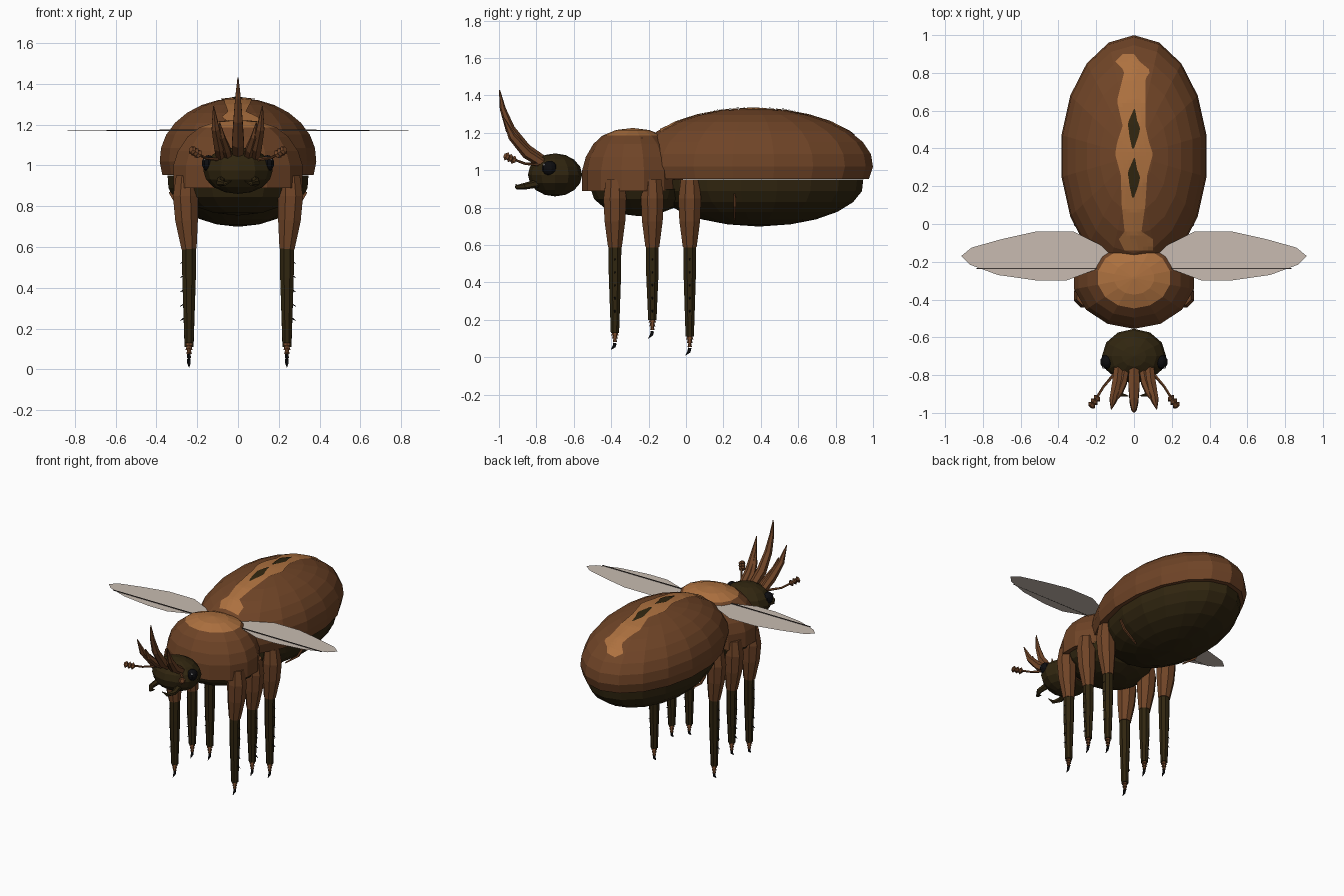
import bpy, bmesh, math
from mathutils import Vector

if "Cube" in bpy.data.objects:
    bpy.data.objects.remove(bpy.data.objects["Cube"])


def material(name, r, g, b):
    m = bpy.data.materials.new(name)
    m.use_nodes = True
    m.diffuse_color = (r, g, b, 1)
    bsdf = m.node_tree.nodes["Principled BSDF"]
    bsdf.inputs["Base Color"].default_value = (r, g, b, 1)
    bsdf.inputs["Roughness"].default_value = 0.8
    return m


BROWN = material("shell brown", 0.16, 0.058, 0.02)
LIGHT = material("light brown", 0.42, 0.165, 0.05)
DARK = material("dark olive", 0.03, 0.019, 0.005)
BLACK = material("black", 0.004, 0.004, 0.005)
WING = material("pale wing", 0.58, 0.5, 0.44)
VEIN = material("wing vein", 0.05, 0.04, 0.035)
WHITE = material("eye glint", 0.8, 0.8, 0.8)


def finish(bm, name, *mats):
    bmesh.ops.recalc_face_normals(bm, faces=bm.faces)
    mesh = bpy.data.meshes.new(name)
    bm.to_mesh(mesh)
    bm.free()
    for m in mats:
        mesh.materials.append(m)
    obj = bpy.data.objects.new(name, mesh)
    bpy.context.collection.objects.link(obj)
    return obj


def skin(bm, rings):
    """Bridge a list of equal vertex rings and cap both ends."""
    for a, b in zip(rings, rings[1:]):
        n = len(a)
        for i in range(n):
            j = (i + 1) % n
            bm.faces.new((a[i], a[j], b[j], b[i]))
    bm.faces.new(rings[0][::-1])
    bm.faces.new(rings[-1])


def lathe(bm, cy, rx, ry, profile, sides):
    """Oval rings stacked up z; profile is (scale, z) pairs."""
    rings = []
    for k, z in profile:
        ring = []
        for i in range(sides):
            a = math.tau * i / sides
            ring.append(bm.verts.new((rx * k * math.sin(a), cy + ry * k * math.cos(a), z)))
        rings.append(ring)
    skin(bm, rings)


def oval(cz, rz, low, high, steps):
    """Profile of an ellipse between two latitudes in degrees."""
    angles = [math.radians(low + (high - low) * i / steps) for i in range(steps + 1)]
    return [(math.cos(a), cz + rz * math.sin(a)) for a in angles]


def tube(bm, points, radii, sides=6):
    """Tapered tube along a path."""
    pts = [Vector(p) for p in points]
    run = (pts[-1] - pts[0]).normalized()
    ref = Vector((1, 0, 0)) if abs(run.x) < 0.8 else Vector((0, 1, 0))
    rings = []
    for i, p in enumerate(pts):
        t = (pts[min(i + 1, len(pts) - 1)] - pts[max(i - 1, 0)]).normalized()
        u = (ref - t * t.dot(ref)).normalized()
        v = t.cross(u)
        angles = [math.tau * (j + 0.5) / sides for j in range(sides)]
        rings.append([bm.verts.new(p + (u * math.cos(a) + v * math.sin(a)) * radii[i]) for a in angles])
    skin(bm, rings)


def tube_part(name, mat, points, radii, sides=6):
    bm = bmesh.new()
    tube(bm, points, radii, sides)
    return finish(bm, name, mat)


def lathe_part(name, mat, *args):
    bm = bmesh.new()
    lathe(bm, *args)
    return finish(bm, name, mat)


def ball(name, mat, centre, size, seg, rings):
    bm = bmesh.new()
    bmesh.ops.create_uvsphere(bm, u_segments=seg, v_segments=rings, radius=1)
    bmesh.ops.scale(bm, vec=size, verts=bm.verts)
    bmesh.ops.translate(bm, vec=centre, verts=bm.verts)
    return finish(bm, name, mat)


# Abdomen: upper shell and dark belly
shell = lathe_part("abdomen_shell", BROWN, 0.36, 0.39, 0.64, oval(1.03, 0.3, -15, 88, 8), 18)
lathe_part("abdomen_belly", DARK, 0.39, 0.352, 0.56, oval(0.93, 0.23, -88, 5, 6), 18)

# Thorax with a light crown
bm = bmesh.new()
lathe(bm, -0.285, 0.325, 0.27, [(1, 0.89), (1, 1.0), (0.93, 1.07), (0.78, 1.14),
                                (0.6, 1.185), (0.33, 1.215), (0.03, 1.225)], 14)
for f in bm.faces:
    f.material_index = int(f.calc_center_median().z > 1.186)
finish(bm, "thorax_shell", BROWN, LIGHT)
lathe_part("thorax_belly", DARK, -0.25, 0.3, 0.26, oval(0.9, 0.145, -88, 0, 4), 14)


# Markings draped over the abdomen shell; rows are (y, left, right)
def drape(name, mat, rows, lift, step=0.02, columns=6):
    bm = bmesh.new()
    previous = None
    count = int(abs(rows[0][0] - rows[-1][0]) / step)
    for i in range(count + 1):
        y = rows[0][0] + (rows[-1][0] - rows[0][0]) * i / count
        for a, b in zip(rows, rows[1:]):
            if b[0] - 1e-6 <= y <= a[0] + 1e-6:
                t = (a[0] - y) / (a[0] - b[0])
                left, right = a[1] + (b[1] - a[1]) * t, a[2] + (b[2] - a[2]) * t
                break
        line = []
        for c in range(columns + 1):
            x = left + (right - left) * c / columns
            spot = shell.ray_cast(Vector((x, y, 3)), Vector((0, 0, -1)))[1]
            line.append(bm.verts.new((x, y, spot.z + lift)))
        if previous:
            for c in range(columns):
                bm.faces.new((previous[c], line[c], line[c + 1], previous[c + 1]))
        previous = line
    return finish(bm, name, mat)


bpy.context.view_layer.update()
drape("back_stripe", LIGHT, [
    (0.9, -0.06, 0.0), (0.86, -0.1, 0.03), (0.81, -0.05, 0.09), (0.77, -0.06, 0.06),
    (0.65, -0.09, 0.06), (0.52, -0.06, 0.06), (0.43, -0.09, 0.08), (0.37, -0.1, 0.1),
    (0.26, -0.07, 0.07), (0.1, -0.065, 0.06), (-0.04, -0.05, 0.04), (-0.08, -0.08, 0.1),
    (-0.14, -0.05, 0.1)], 0.005)
for name, y in (("rear_spot", 0.5), ("front_spot", 0.24)):
    drape(name, DARK, [(y + 0.11, 0, 0.005), (y + 0.03, -0.035, 0.02), (y + 0.02, -0.03, 0.035),
                       (y - 0.03, -0.025, 0.025), (y - 0.1, -0.01, 0.0)], 0.009)

# Head and central horn
ball("head", DARK, (0, -0.7, 0.975), (0.17, 0.145, 0.115), 12, 8)
tube_part("centre_horn", BROWN, [(0, -0.74, 1.03), (0, -0.86, 1.11), (0, -0.94, 1.22),
                                 (0, -0.98, 1.33), (0, -0.997, 1.43)],
          [0.03, 0.034, 0.026, 0.016, 0.003])

LEGS = (("front", -0.38, 0.13, 0.04), ("middle", -0.18, 0.2, 0.1), ("hind", 0.02, 0.11, 0.01))

for side, s in (("left", 1), ("right", -1)):
    # Side horns
    tube_part(side + "_outer_horn", BROWN, [(s * 0.08, -0.74, 1.02), (s * 0.09, -0.85, 1.09),
                                            (s * 0.11, -0.93, 1.18), (s * 0.12, -0.98, 1.29)],
              [0.025, 0.03, 0.022, 0.003])
    tube_part(side + "_inner_horn", BROWN, [(s * 0.045, -0.76, 1.03), (s * 0.06, -0.84, 1.08),
                                            (s * 0.08, -0.9, 1.14), (s * 0.09, -0.93, 1.21)],
              [0.022, 0.025, 0.018, 0.003])

    # Eyes
    ball(side + "_eye", BLACK, (s * 0.145, -0.73, 1.01), (0.034, 0.04, 0.04), 10, 8)
    ball(side + "_eye_glint", WHITE, (s * 0.163, -0.76, 1.03), (0.006, 0.006, 0.006), 6, 4)

    # Antennae with plated clubs
    tube_part(side + "_antenna", BROWN, [(s * 0.1, -0.79, 1.03), (s * 0.16, -0.86, 1.035),
                                         (s * 0.21, -0.94, 1.065)], [0.009, 0.007, 0.007], 5)
    bm = bmesh.new()
    for k in range(3):
        a = Vector((s * (0.19 + 0.014 * k), -0.915 - 0.018 * k, 1.052 + 0.009 * k))
        tube(bm, [a, a + Vector((s * 0.006, -0.008, 0.004)), a + Vector((s * 0.013, -0.016, 0.008))],
             [0.014, 0.024, 0.014])
    finish(bm, side + "_antenna_club", BROWN)

    # Mandibles
    tube_part(side + "_mandible", DARK, [(s * 0.08, -0.79, 0.93), (s * 0.09, -0.86, 0.915),
                                         (s * 0.065, -0.905, 0.91), (s * 0.03, -0.91, 0.925)],
              [0.022, 0.018, 0.012, 0.002])

    # Wings: thin sheet with one vein
    outline = [(0.1, -0.17), (0.18, -0.11), (0.32, -0.04), (0.52, -0.04), (0.7, -0.08), (0.86, -0.125),
               (0.915, -0.17), (0.87, -0.215), (0.72, -0.27), (0.51, -0.3), (0.36, -0.3), (0.2, -0.24)]
    bm = bmesh.new()
    bm.faces.new([bm.verts.new((s * x, y, 1.17)) for x, y in outline][::-s])
    finish(bm, side + "_wing", WING)
    tube_part(side + "_wing_vein", VEIN, [(s * 0.15, -0.235, 1.172), (s * 0.835, -0.235, 1.172)],
              [0.004, 0.003], 4)

    # Small seam on the belly
    tube_part(side + "_belly_seam", BROWN, [(s * 0.335, 0.26, 0.87), (s * 0.3, 0.26, 0.81),
                                            (s * 0.2, 0.26, 0.735)], [0.008, 0.01, 0.006], 4)

    # Legs
    for row, y, ankle, toe in LEGS:
        tag = row + "_" + side
        x = s * 0.24
        tube_part(tag + "_femur", BROWN, [(s * 0.255, y, 0.95), (s * 0.258, y, 0.85),
                                          (s * 0.252, y, 0.73), (x, y, 0.59)],
                  [0.052, 0.066, 0.06, 0.04], 8)
        tube_part(tag + "_tibia", DARK, [(x, y, 0.61), (x, y, 0.45), (x, y, ankle)],
                  [0.037, 0.036, 0.024], 8)
        # Foot segments tapering to a claw
        bm = bmesh.new()
        drop = (ankle - toe) * 0.2
        for k in range(3):
            top = ankle + 0.005 - k * drop
            r = 0.02 - 0.004 * k
            tube(bm, [(x, y, top), (x, y, top - drop)], [r * 0.65, r])
        finish(bm, tag + "_foot", BROWN)
        tube_part(tag + "_claw", BLACK, [(x, y, toe + 2 * drop), (x, y - 0.004, toe + drop),
                                         (x, y - 0.022, toe)], [0.01, 0.009, 0.001], 5)
        # Spines on the outer edge of the tibia
        bm = bmesh.new()
        for k in range(5):
            z = 0.53 - 0.07 * k
            tube(bm, [(x + s * 0.025, y, z), (x + s * 0.045, y, z - 0.012)], [0.006, 0.001], 4)
        finish(bm, tag + "_spines", BLACK)
